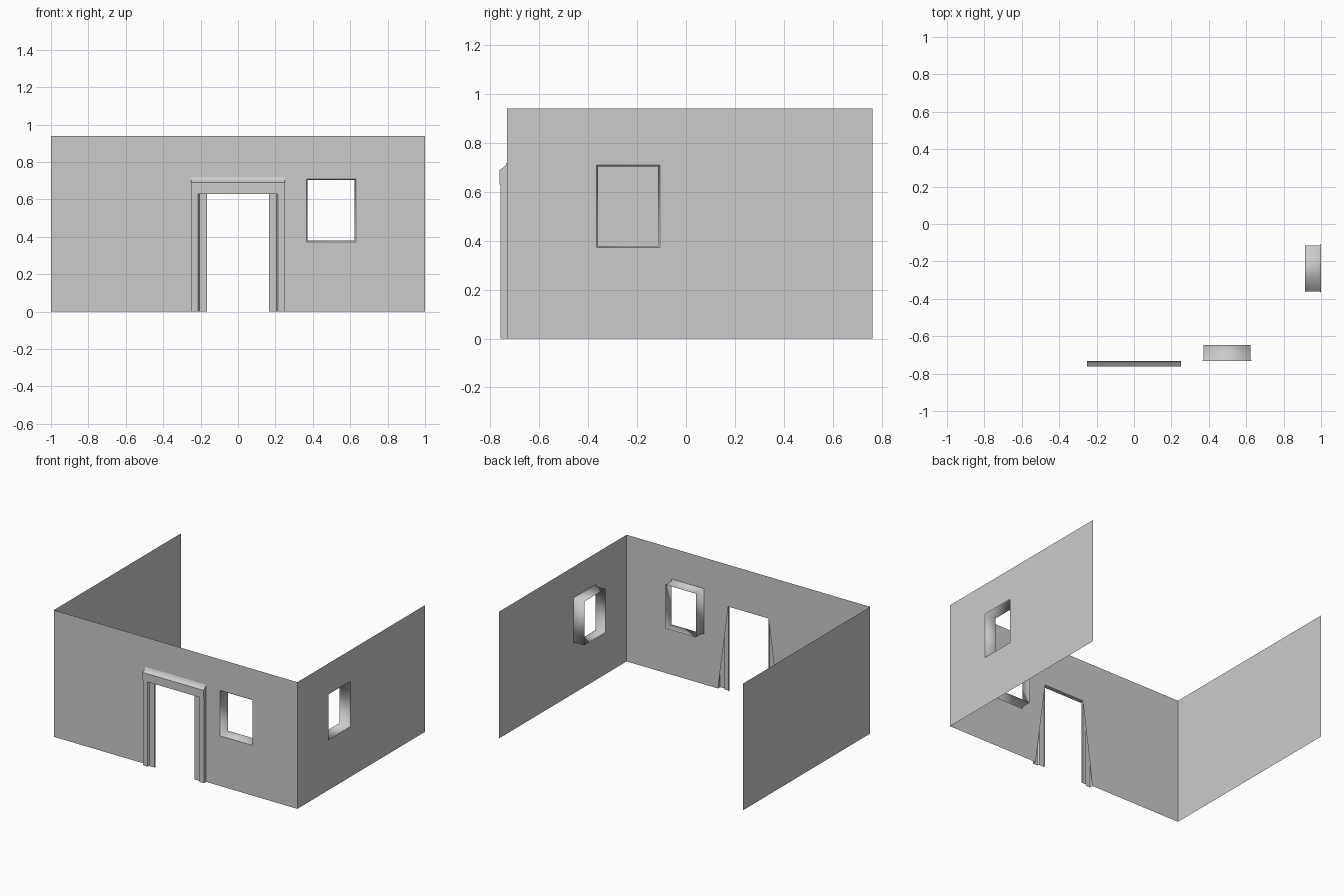
import bpy, bmesh
from mathutils import Vector

cube = bpy.data.objects.get("Cube")
if cube:
    bpy.data.objects.remove(cube)

GREY = (0.6, 0.6, 0.6, 1)
plaster = bpy.data.materials.new("plain grey")
plaster.use_nodes = True
plaster.diffuse_color = GREY
plaster.node_tree.nodes["Principled BSDF"].inputs["Base Color"].default_value = GREY

FRONT, BACK, HEIGHT = -0.732, 0.762, 0.94
DOOR_TOP, DOOR_HALF, FRAME_HALF = 0.63, 0.165, 0.25


def on_front(u, v, depth=0):
    return Vector((u, FRONT + depth, v))


def on_left(u, v, depth=0):
    return Vector((1 - depth, u, v))


def on_right(u, v, depth=0):
    return Vector((depth - 1, u, v))


def finish(name, bm, smooth=False):
    mesh = bpy.data.meshes.new(name)
    bm.to_mesh(mesh)
    bm.free()
    mesh.materials.append(plaster)
    for p in mesh.polygons:
        p.use_smooth = smooth
    obj = bpy.data.objects.new(name, mesh)
    bpy.context.collection.objects.link(obj)
    return obj


def rect(u0, u1, v0, v1):
    return [(u0, v0), (u1, v0), (u1, v1), (u0, v1)]


def wall(name, place, loops, outward):
    """Thin wall sheet: the first loop is the outline, the others are holes."""
    bm = bmesh.new()
    edges = []
    for loop in loops:
        vs = [bm.verts.new(place(u, v)) for u, v in loop]
        edges += [bm.edges.new((a, b)) for a, b in zip(vs, vs[1:] + vs[:1])]
    bmesh.ops.triangle_fill(bm, edges=edges, use_beauty=True, normal=outward)
    for f in bm.faces:
        f.normal_update()
        if f.normal.dot(Vector(outward)) < 0:
            f.normal_flip()
    bmesh.ops.dissolve_limit(bm, angle_limit=0.01, verts=bm.verts[:], edges=bm.edges[:])
    finish(name, bm)


def reveal(name, place, u0, u1, v0, v1):
    """Window reveal: a small lip, then a straight tunnel into the room."""
    bm = bmesh.new()
    rings = []
    for inset, depth in ((0, 0), (0.007, 0.01), (0.007, 0.085)):
        loop = rect(u0 + inset, u1 - inset, v0 + inset, v1 - inset)
        rings.append([bm.verts.new(place(u, v, depth)) for u, v in loop])
    for a, b in zip(rings, rings[1:]):
        for i in range(4):
            j = (i + 1) % 4
            bm.faces.new((a[i], a[j], b[j], b[i]))
    bm.normal_update()
    centre = place((u0 + u1) / 2, (v0 + v1) / 2, 0.04)
    for f in bm.faces:
        if f.normal.dot(centre - f.calc_center_median()) < 0:
            f.normal_flip()
    finish(name, bm, smooth=True)


def strip(name, start, end, caps=False):
    """Open moulding: joins two matching profiles, with optional end caps."""
    bm = bmesh.new()
    a = [bm.verts.new(p) for p in start]
    b = [bm.verts.new(p) for p in end]
    for i in range(len(a) - 1):
        bm.faces.new((a[i], a[i + 1], b[i + 1], b[i]))
    if caps:
        bm.faces.new(a[::-1])
        bm.faces.new(b)
    bmesh.ops.recalc_face_normals(bm, faces=bm.faces[:])
    bm.normal_update()
    if sum(f.normal.y * f.calc_area() for f in bm.faces) > 0:
        bmesh.ops.reverse_faces(bm, faces=bm.faces[:])
    finish(name, bm)


# Walls, with a doorway that widens to the floor behind the frame
front_window = (0.365, 0.63, 0.372, 0.71)
side_window = (-0.367, -0.107, 0.372, 0.71)
front_outline = [(-1, 0), (-FRAME_HALF, 0), (-DOOR_HALF, DOOR_TOP),
                 (DOOR_HALF, DOOR_TOP), (FRAME_HALF, 0), (1, 0),
                 (1, HEIGHT), (-1, HEIGHT)]
side_outline = rect(FRONT, BACK, 0, HEIGHT)
wall("front_wall", on_front, [front_outline, rect(*front_window)], (0, -1, 0))
wall("left_wall", on_left, [side_outline, rect(*side_window)], (1, 0, 0))
wall("right_wall", on_right, [side_outline], (-1, 0, 0))

# Window reveals
reveal("front_window_reveal", on_front, *front_window)
reveal("left_window_reveal", on_left, *side_window)

# Stepped door posts
post = [(FRAME_HALF, 0), (FRAME_HALF, -0.026), (0.213, -0.026),
        (0.205, -0.013), (DOOR_HALF, -0.013), (DOOR_HALF, 0)]
for side, sign in (("left", 1), ("right", -1)):
    strip(side + "_door_post",
          [on_front(sign * u, 0, d) for u, d in post],
          [on_front(sign * u, DOOR_TOP, d) for u, d in post])

# Lintel with a sloped top
lintel = [(0, DOOR_TOP), (-0.03, DOOR_TOP), (-0.03, 0.69),
          (-0.008, 0.705), (0, 0.72)]
strip("door_lintel",
      [on_front(-FRAME_HALF, z, d) for d, z in lintel],
      [on_front(FRAME_HALF, z, d) for d, z in lintel], caps=True)
